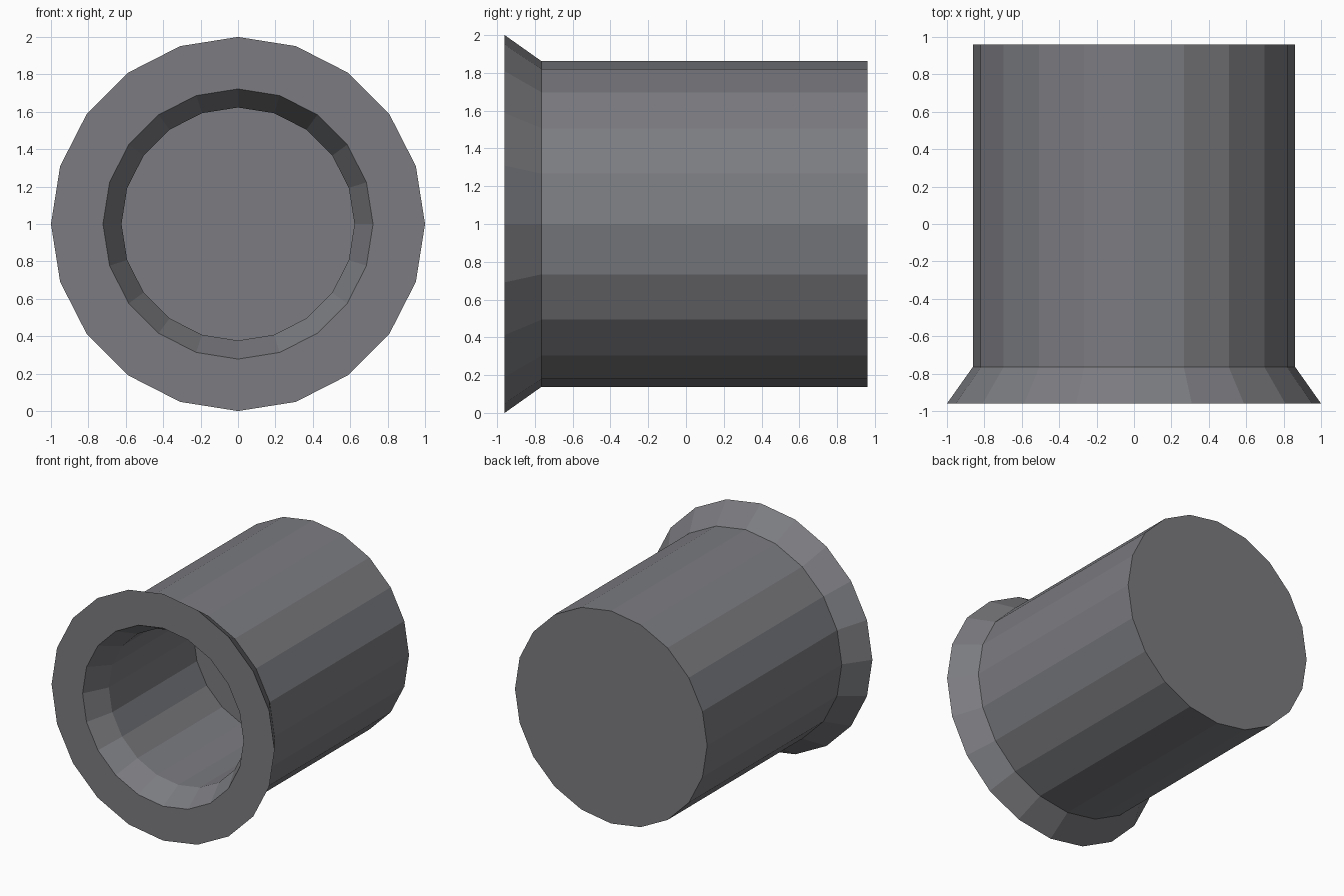
import bpy, bmesh, math

if "Cube" in bpy.data.objects:
    bpy.data.objects.remove(bpy.data.objects["Cube"])

SIDES = 20

# (radius, y) profile, from the closed back, round the flared lip, to the inner floor
PROFILE = [
    (0.862, 0.96),    # back edge
    (0.862, -0.765),  # start of flare
    (1.0, -0.96),     # lip outer edge
    (0.722, -0.96),   # lip inner edge
    (0.623, -0.765),  # end of inner taper
    (0.623, 0.32),    # inner floor edge
]


def ring(bm, radius, y):
    angles = [2 * math.pi * i / SIDES for i in range(SIDES)]
    return [bm.verts.new((radius * math.cos(a), y, 1 + radius * math.sin(a)))
            for a in angles]


def lathe(name, profile):
    bm = bmesh.new()
    rings = [ring(bm, r, y) for r, y in profile]
    for a, b in zip(rings, rings[1:]):
        for i in range(SIDES):
            j = (i + 1) % SIDES
            bm.faces.new((a[i], a[j], b[j], b[i]))
    # flat back cap and inner floor
    bm.faces.new(rings[0])
    bm.faces.new(rings[-1])
    bmesh.ops.recalc_face_normals(bm, faces=bm.faces)
    mesh = bpy.data.meshes.new(name)
    bm.to_mesh(mesh)
    bm.free()
    obj = bpy.data.objects.new(name, mesh)
    bpy.context.collection.objects.link(obj)
    return obj


# Hollow barrel with flared mouth, lying along y, in dark grey
barrel = lathe("flared_barrel", PROFILE)
dark_grey = bpy.data.materials.new("dark_grey")
dark_grey.diffuse_color = (0.2, 0.202, 0.218, 1)
dark_grey.use_nodes = True
dark_grey.node_tree.nodes["Principled BSDF"].inputs["Base Color"].default_value = dark_grey.diffuse_color
barrel.data.materials.append(dark_grey)
